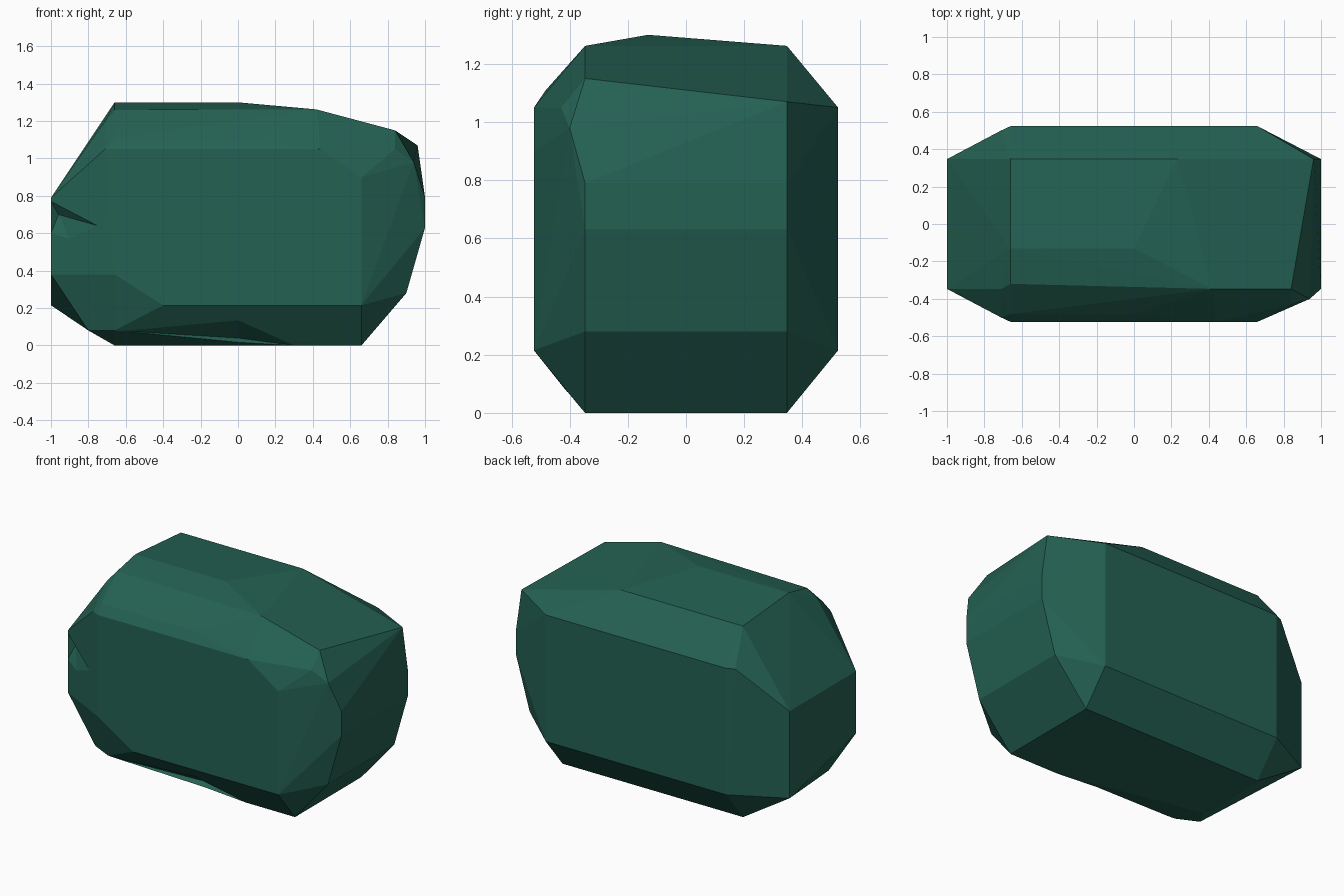
import bpy
import bmesh
import math

cube = bpy.data.objects.get("Cube")
if cube:
    bpy.data.objects.remove(cube, do_unlink=True)

# Main proportions of the chamfered block
end_x, flat_x = 1.0, 0.66
face_y, flat_y = 0.523, 0.347
low_z, shoulder_z, top_z = 0.215, 1.05, 1.262

material = bpy.data.materials.new("deep_green_stone")
material.use_nodes = True
green = (0.018, 0.12, 0.086, 1.0)
material.diffuse_color = green
shader = next(n for n in material.node_tree.nodes if n.type == 'BSDF_PRINCIPLED')
shader.inputs["Base Color"].default_value = green
shader.inputs["Roughness"].default_value = 0.9


def hull_object(name, points):
    """Make a flat-faced convex solid around the given corner points."""
    bm = bmesh.new()
    for point in points:
        bm.verts.new(point)
    result = bmesh.ops.convex_hull(bm, input=bm.verts[:])
    loose = {v for v in result["geom_interior"] + result["geom_unused"]
             if isinstance(v, bmesh.types.BMVert)}
    bmesh.ops.delete(bm, geom=list(loose), context='VERTS')
    bmesh.ops.dissolve_limit(bm, angle_limit=math.radians(1), verts=bm.verts[:], edges=bm.edges[:])
    bmesh.ops.recalc_face_normals(bm, faces=bm.faces[:])
    mesh = bpy.data.meshes.new(name)
    bm.to_mesh(mesh)
    bm.free()
    mesh.materials.append(material)
    obj = bpy.data.objects.new(name, mesh)
    bpy.context.scene.collection.objects.link(obj)
    return obj


corners = []

# Regular back: upright face, lower bevel and left-hand end
for x in (-flat_x, flat_x):
    corners += [(x, face_y, low_z), (x, face_y, shoulder_z), (x, flat_y, 0)]
corners += [(-end_x, flat_y, low_z), (-end_x, flat_y, 0.79), (-0.71, 0.5, shoulder_z)]

# Crown: back edge, ridge and stepped front bevel
corners += [(-flat_x, flat_y, top_z), (0.23, flat_y, top_z), (0.42, -flat_y, top_z)]
for x in (-flat_x, 0):
    for y, z in ((-0.13, 1.3), (-0.32, 1.26), (-0.482, 1.11), (-face_y, shoulder_z)):
        corners.append((x, y, z))

# Front face and its clipped corners
corners += [(0.44, -face_y, shoulder_z), (flat_x, -face_y, 0.9),
            (flat_x, -face_y, low_z), (-0.4, -face_y, low_z),
            (-flat_x, -face_y, 0.38)]

# Narrow end at -x: upper shoulder and lower chipped corner
corners += [(-end_x, -flat_y, 0.79), (-0.71, -flat_y, 1.2), (-0.71, -0.5, shoulder_z),
            (-end_x, -flat_y, 0.38), (-flat_x, -0.415, 0.08), (-0.8, -flat_y, 0.08)]

# Faceted end at +x: the same rounded profile on both sides
for y in (-flat_y, flat_y):
    for x, z in ((end_x, 0.79), (end_x, 0.63), (0.9, 0.28)):
        corners.append((x, y, z))
corners += [(0.96, flat_y, 1.07), (0.84, -flat_y, 1.15),
            (0.84, -0.43, shoulder_z), (0.94, -0.4, 0.98)]

# Underside front edge
corners += [(flat_x, -flat_y, 0), (0.3, -flat_y, 0), (-flat_x, -0.15, 0)]

stone = hull_object("stone_block", corners)

# Shallow chips taken out of the front underside and the -x front edge
chips = [
    hull_object("underside_chip", [
        (-flat_x, -0.42, 0.08), (0.3, -flat_y, 0), (0, -0.467, 0.14),
        (0, -0.31, 0.04), (0, -0.5, -0.1)]),
    hull_object("edge_chip", [
        (-end_x, -flat_y, 0.77), (-0.75, -0.478, 0.64), (-0.9, -0.4, 0.57),
        (-end_x, -flat_y, 0.6), (-0.96, -0.32, 0.7), (-1.03, -0.5, 0.68)]),
]
for chip in chips:
    cut = stone.modifiers.new(chip.name, 'BOOLEAN')
    cut.operation = 'DIFFERENCE'
    cut.solver = 'EXACT'
    cut.object = chip

# Bake the cuts and remove the cutters
bpy.context.view_layer.update()
evaluated = stone.evaluated_get(bpy.context.evaluated_depsgraph_get())
carved = bpy.data.meshes.new_from_object(evaluated)
stone.modifiers.clear()
stone.data = carved
for chip in chips:
    bpy.data.objects.remove(chip, do_unlink=True)
